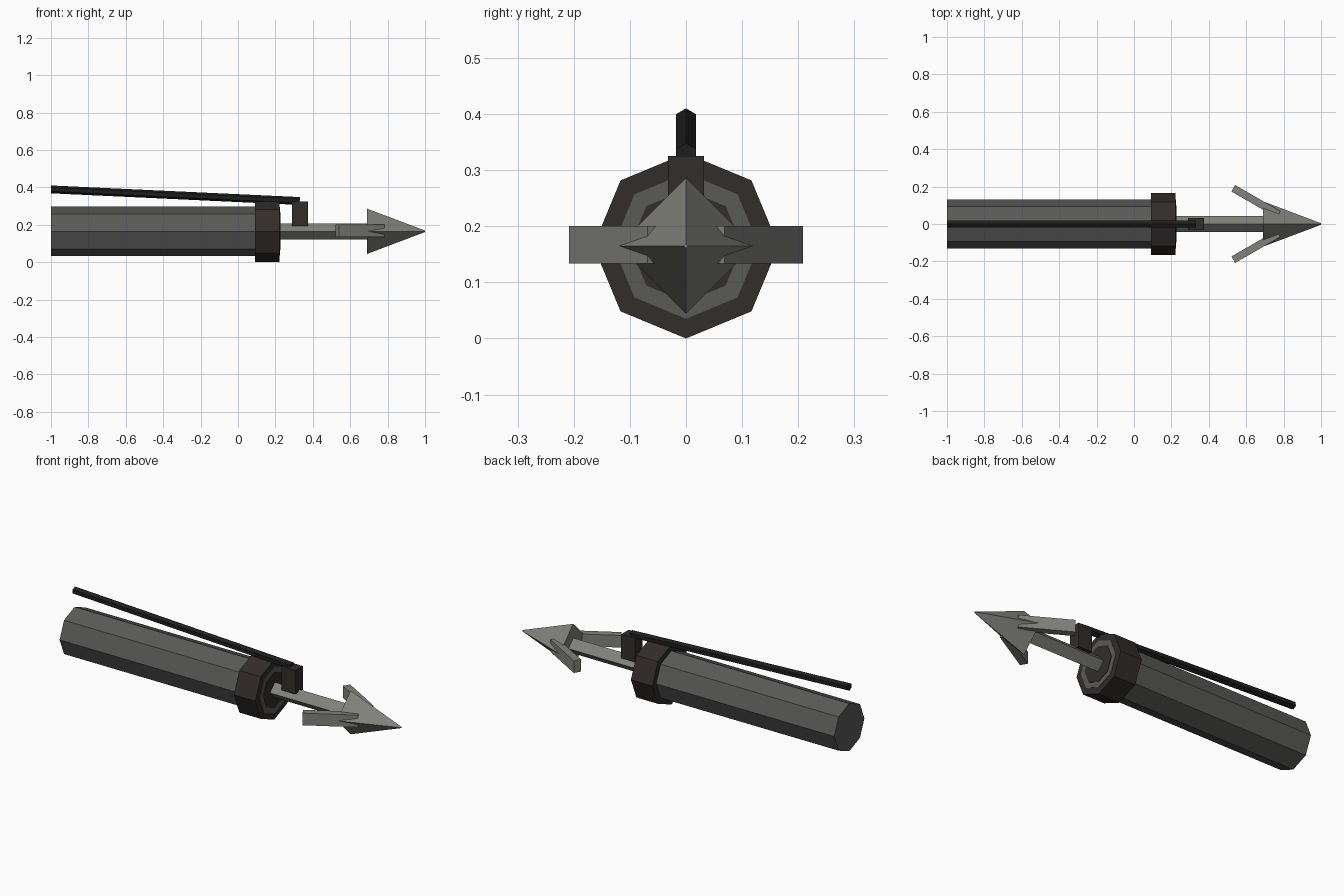
import bpy, math
from mathutils import Vector

if "Cube" in bpy.data.objects:
    bpy.data.objects.remove(bpy.data.objects["Cube"])

AXIS = 0.165  # height of the centre line


def material(name, rgb):
    m = bpy.data.materials.new(name)
    m.diffuse_color = (*rgb, 1)
    m.use_nodes = True
    m.node_tree.nodes["Principled BSDF"].inputs["Base Color"].default_value = m.diffuse_color
    return m


GREY = material("barrel_grey", (0.10, 0.10, 0.097))
STEEL = material("steel", (0.22, 0.22, 0.20))
BROWN = material("dark_brown", (0.032, 0.026, 0.024))
BLACK = material("black", (0.012, 0.013, 0.012))


def finish(name, mat):
    ob = bpy.context.object
    ob.name = name
    ob.data.materials.append(mat)
    return ob


def prism(name, start, end, r1, r2, sides, mat):
    """Tapered prism from start to end with one vertex pointing up."""
    a, b = Vector(start), Vector(end)
    d = b - a
    bpy.ops.mesh.primitive_cone_add(vertices=sides, radius1=r1, radius2=r2,
                                    depth=d.length, location=(a + b) / 2)
    ob = finish(name, mat)
    ob.rotation_euler = d.to_track_quat('Z', 'Y').to_euler()
    return ob


def box(name, centre, size, mat, turn=0):
    bpy.ops.mesh.primitive_cube_add(size=1, location=centre, rotation=(0, 0, turn))
    ob = finish(name, mat)
    ob.scale = size
    return ob


# Octagonal barrel and front collar
prism("barrel", (-1, 0, AXIS), (0.15, 0, AXIS), 0.132, 0.132, 8, GREY)
prism("collar", (0.09, 0, AXIS), (0.222, 0, AXIS), 0.165, 0.165, 8, BROWN)

# Muzzle face: pale rim with dark bore
prism("muzzle_rim", (0.2, 0, AXIS), (0.224, 0, AXIS), 0.13, 0.13, 8, GREY)
prism("muzzle_bore", (0.2, 0, AXIS), (0.226, 0, AXIS), 0.1, 0.1, 8, BROWN)

# Four-sided shaft and spear point
prism("shaft", (0.2, 0, AXIS), (0.72, 0, AXIS), 0.043, 0.043, 4, STEEL)
prism("spear_head", (0.69, 0, AXIS), (1, 0, AXIS), 0.121, 0.004, 4, STEEL)

# Swept-back barbs, one each side
for side, label in ((1, "left"), (-1, "right")):
    box("barb_" + label, (0.652, side * 0.121, AXIS + 0.002), (0.28, 0.04, 0.067),
        STEEL, -side * math.radians(30))

# Line guide on the shaft and the rod running back over the barrel
box("guide_block", (0.332, 0, 0.259), (0.085, 0.064, 0.132), BROWN)
prism("line_rod", (-1, 0, 0.389), (0.33, 0, 0.327), 0.021, 0.021, 6, BLACK)
